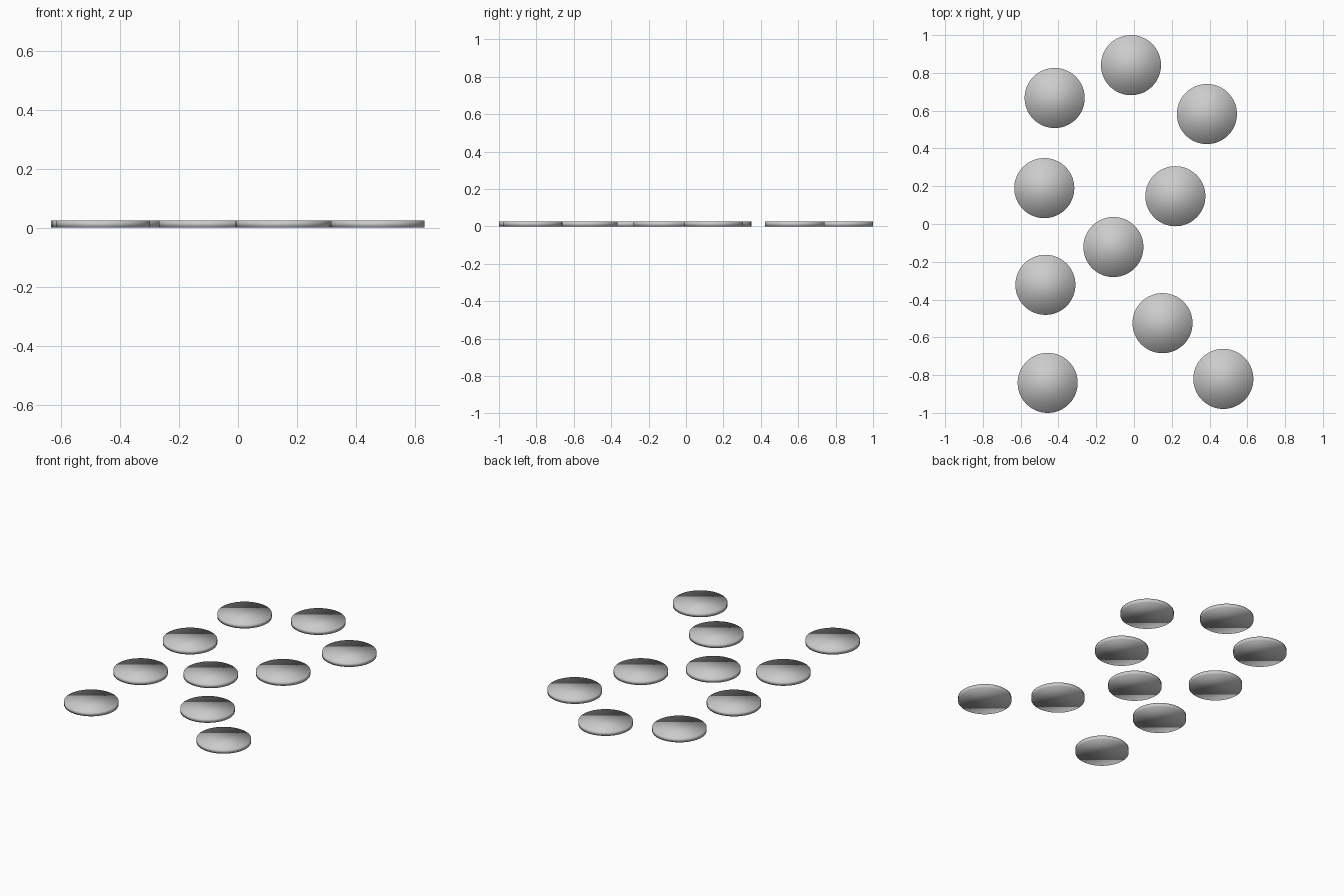
import bpy

if "Cube" in bpy.data.objects:
    bpy.data.objects.remove(bpy.data.objects["Cube"])

RADIUS = 0.159
THICKNESS = 0.025

# Disc centres, seen from above
CENTRES = [
    (-0.457, -0.841), (-0.469, -0.322), (-0.475, 0.190),  # left column
    (-0.420, 0.667), (-0.016, 0.841), (0.386, 0.582),     # upper arc
    (0.219, 0.147), (-0.109, -0.122),                     # return to the middle
    (0.151, -0.525), (0.473, -0.820),                     # diagonal tail
]


def add_disc(index, x, y):
    bpy.ops.mesh.primitive_cylinder_add(
        vertices=64, radius=RADIUS, depth=THICKNESS,
        location=(x, y, THICKNESS / 2))
    disc = bpy.context.object
    disc.name = f"flat_disc_{index}"
    bpy.ops.object.shade_smooth()


# Flat round discs laid on the ground
for i, (x, y) in enumerate(CENTRES, 1):
    add_disc(i, x, y)
